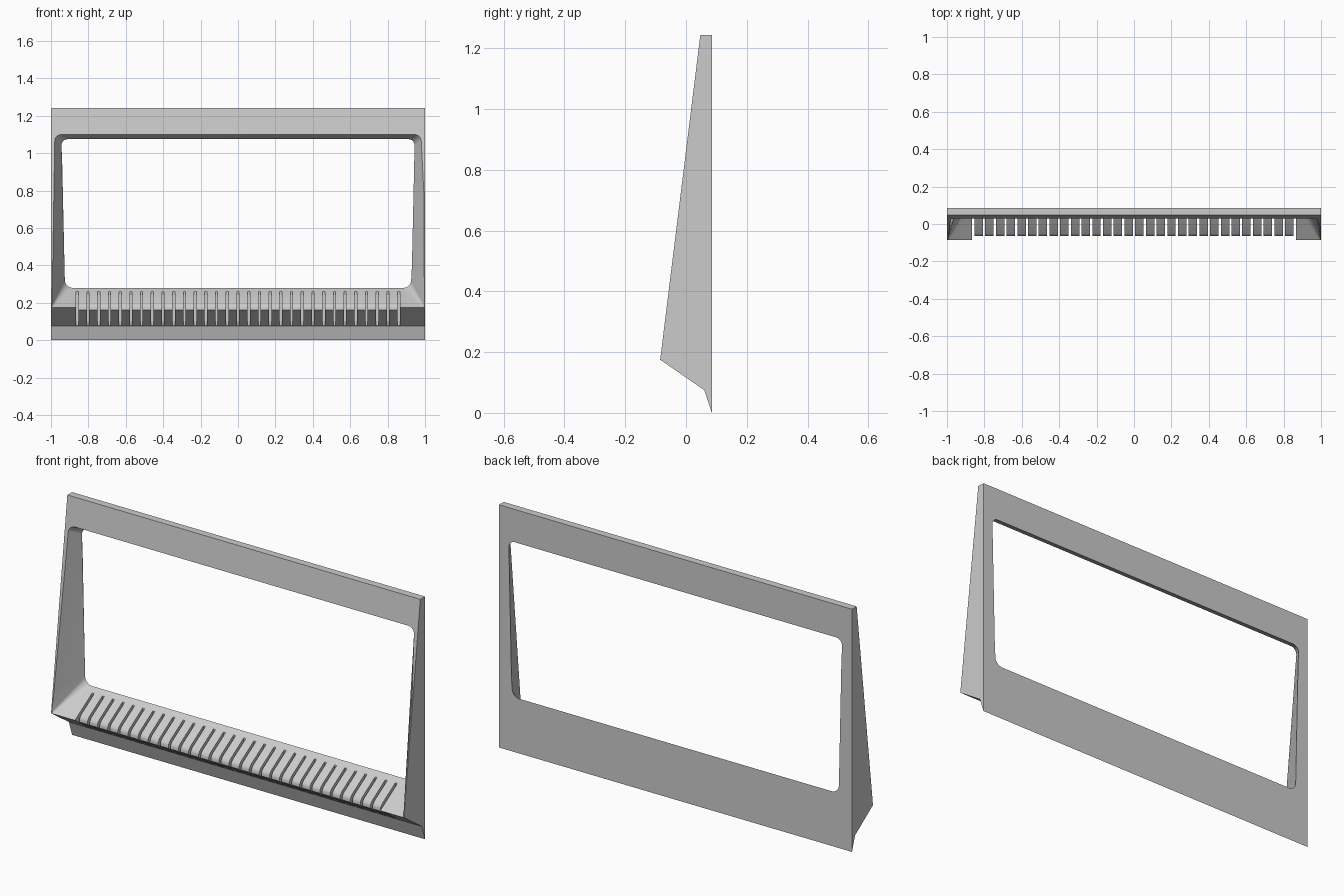
import bpy, bmesh, math

cube = bpy.data.objects.get("Cube")
if cube:
    bpy.data.objects.remove(cube, do_unlink=True)

grey = bpy.data.materials.new("plain_grey")
grey.use_nodes = True
colour = (0.6, 0.6, 0.6, 1)
grey.diffuse_color = colour
grey.node_tree.nodes["Principled BSDF"].inputs["Base Color"].default_value = colour


def loft(name, rings):
    """Solid between matching rings of points, capped at both ends."""
    bm = bmesh.new()
    loops = [[bm.verts.new(p) for p in ring] for ring in rings]
    n = len(loops[0])
    for a, b in zip(loops, loops[1:]):
        for i in range(n):
            j = (i + 1) % n
            bm.faces.new((a[i], a[j], b[j], b[i]))
    bm.faces.new(loops[0])
    bm.faces.new(loops[-1])
    bmesh.ops.recalc_face_normals(bm, faces=bm.faces)
    mesh = bpy.data.meshes.new(name)
    bm.to_mesh(mesh)
    bm.free()
    mesh.materials.append(grey)
    ob = bpy.data.objects.new(name, mesh)
    bpy.context.collection.objects.link(ob)
    return ob


def extrude_x(name, profile, x0, x1):
    return loft(name, [[(x, y, z) for y, z in profile] for x in (x0, x1)])


def opening_ring(y):
    """Rounded trapezoid section of the flared opening at depth y."""
    d = 0.085 - y
    top_x, low_x = 0.945 + 0.6 * d, 0.925 + 0.42 * d
    top_z, low_z = 1.075 + 0.45 * d, 0.28 - 0.62 * d
    top_r, low_r = 0.035, 0.2 * (y + 0.12)
    ring = []
    for sx, sz, start in ((1, 1, 0), (-1, 1, 90), (-1, -1, 180), (1, -1, 270)):
        r = top_r if sz > 0 else low_r
        cz = (top_z if sz > 0 else low_z) - sz * r
        for k in range(9):
            a = math.radians(start + k * 90 / 8)
            z = cz + r * math.sin(a)
            # side walls lean, so the half width follows the height
            half = low_x + (top_x - low_x) * (z - low_z) / (top_z - low_z)
            ring.append((sx * (half - r) + r * math.cos(a), y, z))
    return ring


def cut(body, cutter):
    cutter.hide_render = True
    mod = body.modifiers.new("cut", 'BOOLEAN')
    mod.operation = 'DIFFERENCE'
    mod.solver = 'EXACT'
    mod.object = cutter
    bpy.context.view_layer.objects.active = body
    bpy.ops.object.modifier_apply(modifier=mod.name)
    bpy.data.objects.remove(cutter, do_unlink=True)


# Wedge shaped body of the bezel
bezel = extrude_x("bezel_frame", [(0.085, 0), (0.06, 0.075), (-0.085, 0.175),
                                  (0.047, 1.243), (0.085, 1.243)], -1, 1)

# Flared opening through the body
cut(bezel, loft("opening_cutter", [opening_ring(0.1), opening_ring(-0.1)]))

# Set-back, rounded nose along the vented sill
nose = [(-0.065, 0.1), (-0.065, 0.174), (-0.063, 0.181), (-0.058, 0.188),
        (-0.048, 0.199), (-0.048, 0.3), (-0.15, 0.3), (-0.15, 0.1)]
cut(bezel, extrude_x("nose_cutter", nose, -0.865, 0.865))

# Row of narrow vent slots through the sill
SLOTS, REACH, WIDTH = 31, 0.859, 0.012
slot = [(-0.2, 0.07), (0.055, 0.07), (0.055, 0.262), (-0.2, 0.262)]
for i in range(SLOTS):
    x = -REACH + 2 * REACH * i / (SLOTS - 1)
    cut(bezel, extrude_x("slot_cutter", slot, x - WIDTH / 2, x + WIDTH / 2))

# Smooth the fillets, keep the edges crisp
bpy.ops.object.select_all(action='DESELECT')
bezel.select_set(True)
bpy.context.view_layer.objects.active = bezel
bpy.ops.object.shade_smooth_by_angle(angle=math.radians(25))
